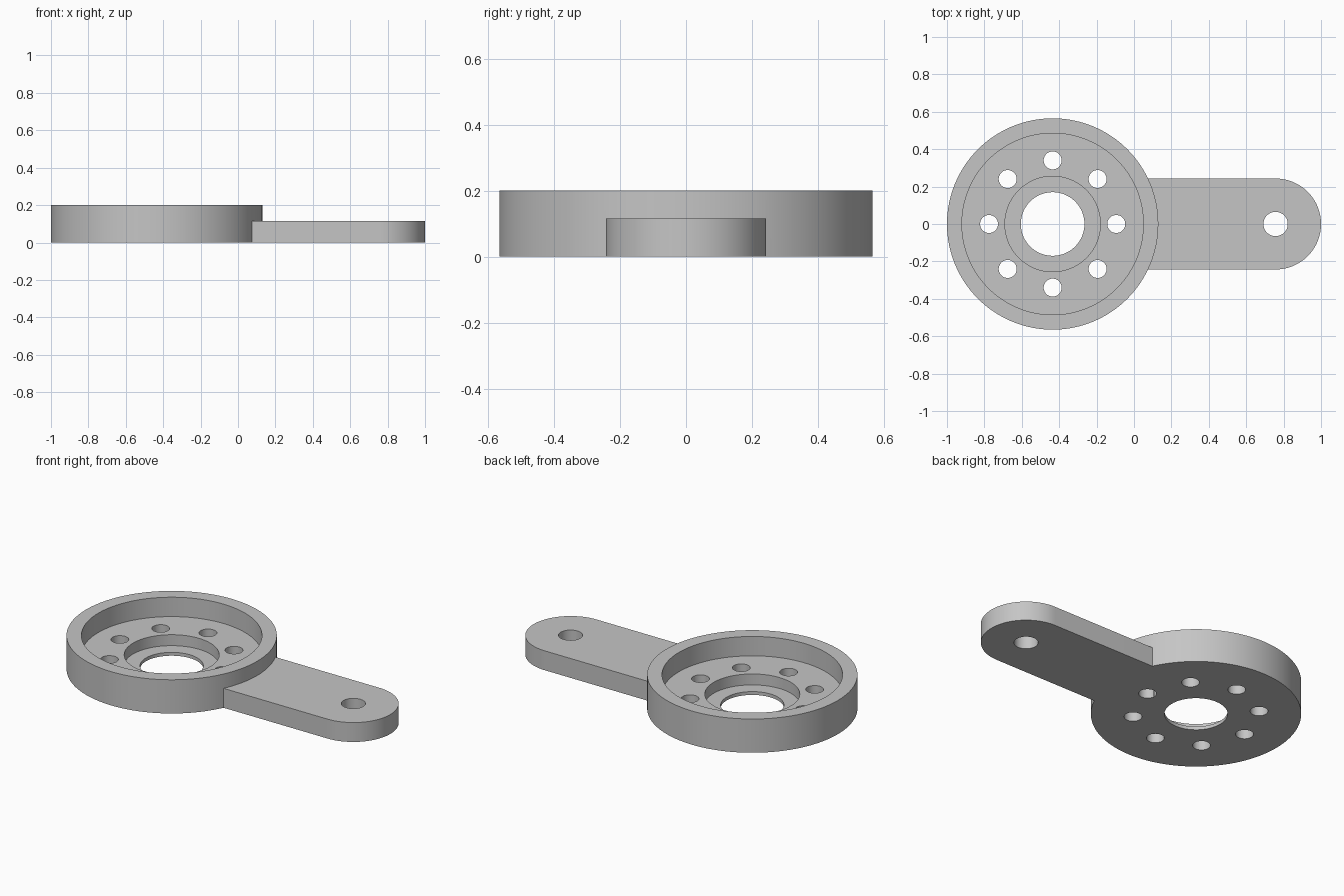
import bpy, bmesh
from math import pi, sin, cos

if "Cube" in bpy.data.objects:
    bpy.data.objects.remove(bpy.data.objects["Cube"])

HUB_X = -0.435
HUB_R = 0.565
ARM_X = 0.757
ARM_R = 0.243

grey = bpy.data.materials.new("neutral grey")
grey.use_nodes = True
COLOUR = (0.56, 0.56, 0.56, 1)
grey.diffuse_color = COLOUR
grey.node_tree.nodes["Principled BSDF"].inputs["Base Color"].default_value = COLOUR


def finish(name, bm):
    bmesh.ops.recalc_face_normals(bm, faces=bm.faces)
    mesh = bpy.data.meshes.new(name)
    bm.to_mesh(mesh)
    bm.free()
    mesh.materials.append(grey)
    obj = bpy.data.objects.new(name, mesh)
    bpy.context.collection.objects.link(obj)
    return obj


def lathe(name, profile, x, steps=128):
    """Spin a closed (radius, height) profile around a vertical axis."""
    bm = bmesh.new()
    verts = [bm.verts.new((x + r, 0, z)) for r, z in profile]
    edges = [bm.edges.new((a, b)) for a, b in zip(verts, verts[1:] + verts[:1])]
    bmesh.ops.spin(bm, geom=verts + edges, cent=(x, 0, 0), axis=(0, 0, 1),
                   angle=2 * pi, steps=steps, use_merge=True)
    bmesh.ops.remove_doubles(bm, verts=bm.verts, dist=1e-5)
    return finish(name, bm)


def extrude(name, outline, z0, z1):
    bm = bmesh.new()
    face = bm.faces.new([bm.verts.new((x, y, z0)) for x, y in outline])
    top = bmesh.ops.extrude_face_region(bm, geom=[face])["geom"]
    bmesh.ops.translate(bm, vec=(0, 0, z1 - z0),
                        verts=[v for v in top if isinstance(v, bmesh.types.BMVert)])
    return finish(name, bm)


def drill(name, x, y, r):
    ring = [(x + r * cos(2 * pi * i / 48), y + r * sin(2 * pi * i / 48))
            for i in range(48)]
    return extrude(name, ring, -0.1, 0.3)


def boolean(target, tool, operation):
    mod = target.modifiers.new(tool.name, "BOOLEAN")
    mod.operation = operation
    mod.solver = "EXACT"
    mod.object = tool
    tool.hide_render = True


# Hub: rim, recessed floor, central counterbore and through bore
bracket = lathe("hub_and_arm", [
    (0.17, 0), (HUB_R, 0), (HUB_R, 0.2), (0.485, 0.2),
    (0.485, 0.085), (0.255, 0.085), (0.255, 0.02), (0.17, 0.02)], HUB_X)

# Arm: straight bar with a rounded end, starting inside the rim
tip = [(ARM_X + ARM_R * sin(pi * i / 64), -ARM_R * cos(pi * i / 64))
       for i in range(65)]
arm = extrude("arm", [(0.07, ARM_R), (0.07, -ARM_R)] + tip, 0, 0.115)
boolean(bracket, arm, "UNION")

# Bolt circle and arm hole
tools = [arm, drill("arm_hole", ARM_X, 0, 0.065)]
for i in range(8):
    a = i * pi / 4
    tools.append(drill(f"bolt_hole_{i + 1}", HUB_X + 0.34 * cos(a), 0.34 * sin(a), 0.048))
for tool in tools[1:]:
    boolean(bracket, tool, "DIFFERENCE")

# Bake the booleans and drop the helper solids
graph = bpy.context.evaluated_depsgraph_get()
baked = bpy.data.meshes.new_from_object(bracket.evaluated_get(graph))
bracket.modifiers.clear()
bracket.data = baked
for tool in tools:
    bpy.data.objects.remove(tool)

# Smooth round walls, crisp edges
bpy.ops.object.select_all(action="DESELECT")
bracket.select_set(True)
bpy.context.view_layer.objects.active = bracket
bpy.ops.object.shade_smooth_by_angle(angle=pi / 6)
